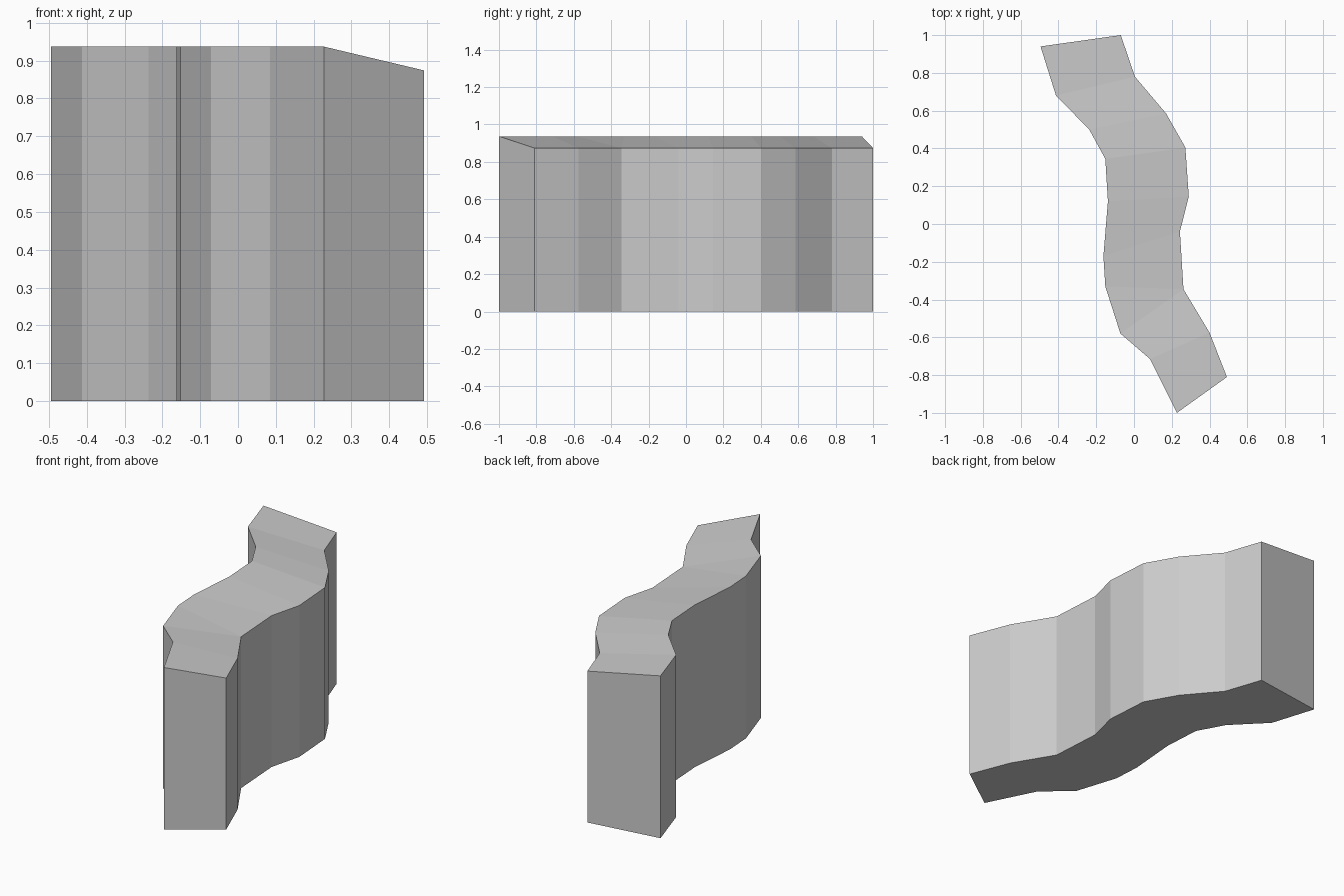
import bpy
import bmesh

cube = bpy.data.objects.get("Cube")
if cube:
    bpy.data.objects.remove(cube, do_unlink=True)

# Plain grey material
grey = bpy.data.materials.new("plain_grey")
grey.use_nodes = True
colour = (0.6, 0.6, 0.6, 1)
grey.diffuse_color = colour
grey.node_tree.nodes["Principled BSDF"].inputs["Base Color"].default_value = colour

# Plan outlines of the two long sides, back to front
HIGH_Z, LOW_Z = 0.937, 0.874
high_side = [(-.495, .94), (-.413, .68), (-.237, .5), (-.152, .345), (-.138, .12),
             (-.162, -.17), (-.152, -.33), (-.072, -.58), (.085, -.715), (.227, -1)]
low_side = [(-.07, 1), (.005, .78), (.17, .585), (.272, .405), (.29, .145),
            (.243, -.04), (.262, -.345), (.4, -.575), (.492, -.81)]

bm = bmesh.new()


def rail(points, z):
    return [bm.verts.new((x, y, z)) for x, y in points]


high_top, high_base = rail(high_side, HIGH_Z), rail(high_side, 0)
low_top, low_base = rail(low_side, LOW_Z), rail(low_side, 0)

# Long walls
for top, base in ((high_top, high_base), (low_top, low_base)):
    for i in range(len(top) - 1):
        bm.faces.new((top[i], top[i + 1], base[i + 1], base[i]))

# Sloping top and flat base, with one fan triangle at the inner bend
for a, b in ((high_top, low_top), (high_base, low_base)):
    for i in range(len(a) - 1):
        j = i if i <= 6 else i - 1
        if i == 6:
            bm.faces.new((a[i], a[i + 1], b[j]))
        else:
            bm.faces.new((a[i], a[i + 1], b[j + 1], b[j]))

# End walls
for end in (0, -1):
    bm.faces.new((high_top[end], low_top[end], low_base[end], high_base[end]))

bmesh.ops.recalc_face_normals(bm, faces=bm.faces[:])
mesh = bpy.data.meshes.new("winding_wall")
bm.to_mesh(mesh)
bm.free()
mesh.materials.append(grey)
wall = bpy.data.objects.new("winding_wall", mesh)
bpy.context.collection.objects.link(wall)
